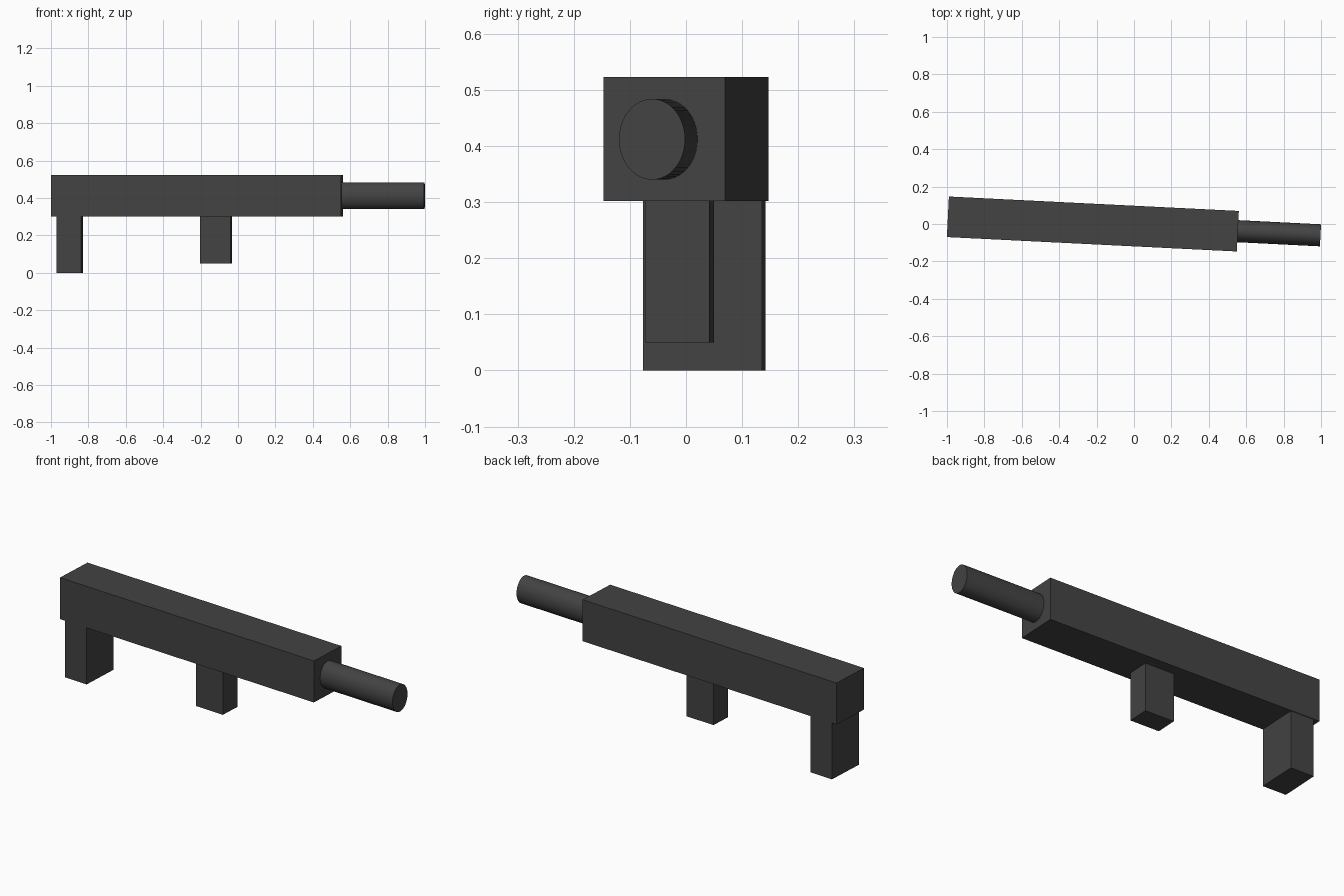
import bpy, math

if "Cube" in bpy.data.objects:
    bpy.data.objects.remove(bpy.data.objects["Cube"])

YAW = -math.atan(0.0497)   # the whole model is turned slightly about z

charcoal = bpy.data.materials.new("charcoal")
charcoal.diffuse_color = (0.056, 0.056, 0.056, 1)
charcoal.use_nodes = True
charcoal.node_tree.nodes["Principled BSDF"].inputs["Base Color"].default_value = charcoal.diffuse_color


def finish(name):
    ob = bpy.context.object
    ob.name = name
    ob.data.materials.append(charcoal)
    return ob


def block(name, x, y, z0, z1, length, width):
    """Box with its long side along the turned axis, between two heights."""
    bpy.ops.mesh.primitive_cube_add(size=1, location=(x, y, (z0 + z1) / 2),
                                    rotation=(0, 0, YAW))
    ob = finish(name)
    ob.scale = (length, width, z1 - z0)
    return ob


# Long main body and the two posts below it
block("body", -0.22, 0.0, 0.302, 0.523, 1.552, 0.217)
block("rear_post", -0.899, 0.0325, 0.0, 0.302, 0.132, 0.2125)
block("middle_post", -0.118, -0.011, 0.05, 0.302, 0.164, 0.114)

# Slightly oval tube extending from the body's end
start, end = 0.776, 1.2185
mid = (start + end) / 2
bpy.ops.mesh.primitive_cylinder_add(
    vertices=48, radius=1, depth=1,
    location=(-0.22 + mid * math.cos(YAW), mid * math.sin(YAW), 0.412),
    rotation=(0, math.pi / 2, YAW))
tube = finish("tube")
tube.scale = (0.072, 0.059, end - start)   # local x points down after the turn
bpy.ops.object.transform_apply(location=False, rotation=False, scale=True)
bpy.ops.object.shade_smooth_by_angle(angle=math.radians(30))
